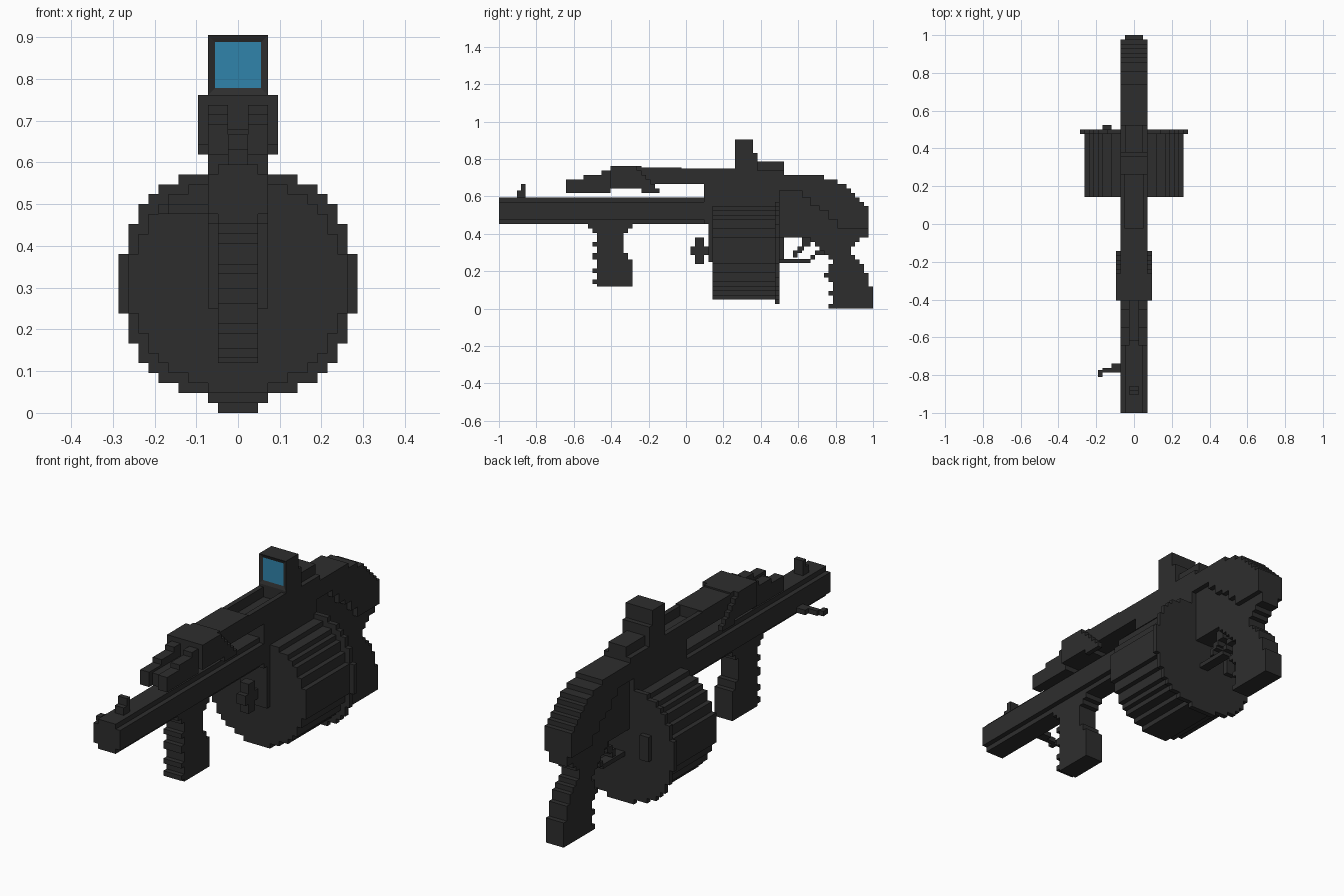
import bpy, bmesh

if "Cube" in bpy.data.objects:
    bpy.data.objects.remove(bpy.data.objects["Cube"])

U = 1 / 42  # one block of the stepped grid


def material(name, rgb):
    m = bpy.data.materials.new(name)
    m.diffuse_color = (*rgb, 1)
    m.use_nodes = True
    m.node_tree.nodes["Principled BSDF"].inputs["Base Color"].default_value = m.diffuse_color
    return m


DARK = material("dark_gunmetal", (0.027, 0.027, 0.027))
GLASS = material("blue_glass", (0.03, 0.23, 0.41))


def stepped(name, bands, end, d0, d1, axes="xyz"):
    """Extrude a stair-stepped outline. bands: (start, low, high) along axes[1],
    low/high on axes[2], depth d0..d1 on axes[0]."""
    stops = [b[0] for b in bands[1:]] + [end]
    high, low = [], []
    for (a, lo, hi), b in zip(bands, stops):
        for side, v in ((high, hi), (low, lo)):
            if side and side[-1][1] == v:
                side[-1] = (b, v)
            else:
                side += [(a, v), (b, v)]
    outline = high + low[::-1]
    bm = bmesh.new()
    rings = []
    for d in (d0, d1):
        ring = []
        for a, b in outline:
            p = dict(zip(axes, (d, a, b)))
            ring.append(bm.verts.new((p["x"] * U, p["y"] * U, p["z"] * U)))
        rings.append(ring)
        bm.faces.new(ring)
    n = len(outline)
    for i in range(n):
        j = (i + 1) % n
        bm.faces.new((rings[0][i], rings[0][j], rings[1][j], rings[1][i]))
    bmesh.ops.recalc_face_normals(bm, faces=bm.faces)
    mesh = bpy.data.meshes.new(name)
    bm.to_mesh(mesh)
    bm.free()
    mesh.materials.append(DARK)
    ob = bpy.data.objects.new(name, mesh)
    bpy.context.collection.objects.link(ob)
    return ob


def box(name, x0, x1, y0, y1, z0, z1):
    return stepped(name, [(y0, z0, z1)], y1, x0, x1)


def disc(name, quarter, y0, y1, zc=13):
    """Stepped disc: quarter lists (half width, top of row) from the centre out."""
    rows, z = [], 0
    for w, top in quarter:
        rows.append((z, top, w))
        z = top
    bands = [(zc - t, -w, w) for s, t, w in reversed(rows)]
    bands += [(zc + s, -w, w) for s, t, w in rows[1:]]
    return stepped(name, bands, zc + z, y0, y1, "yzx")


# Barrel with stepped corners, front sight and side lever
stepped("barrel", [(19, -2, 2), (20, -3, 3), (24, -2, 2)], 25, -42, 4, "yzx")
stepped("front_sight", [(-38, 25, 26.5), (-37, 25, 28)], -36, -1, 1)
box("lever_base", -5, -3, -32.5, -31, 20, 21)
box("lever_arm", -7, -3, -33, -32, 20, 21)
box("lever_tip", -8, -7, -34, -32.5, 20, 21)

# Drum magazine with rear rim, catch, front plate and winding key
disc("drum", [(11, 3), (10, 5), (9, 7), (8, 8), (7, 9), (5, 10), (3, 11)], 6, 20)
disc("drum_rim", [(12, 3), (11, 6), (10, 8), (9, 9), (8, 10), (6, 11), (3, 12)], 20, 21)
box("drum_catch", -7, -5, 21, 22, 11, 16)
box("drum_front_plate", -3, 3, 5, 6, 10.5, 20)
box("key_shaft", -1, 1, 1, 5, 12, 14)
box("key_wing", -1, 1, 2, 4, 10, 16)

# Receiver and top rail with open channel
box("receiver", -3, 3, 4, 21, 19, 28)
box("rail_floor", -3, 3, -10, 11, 28, 29.5)
box("rail_front", -3, 3, -10, -1, 29.5, 31.7)

# Front handguard: grooved nose, solid middle, side panels
box("handguard_nose_core", -1, 1, -26, -17, 26, 28.5)
box("handguard_middle", -3, 3, -17, -10, 27, 32)
for s, side in ((1, "right"), (-1, "left")):
    box(f"rail_cheek_{side}", 2 * s, 3 * s, -1, 11, 29.5, 31.5)
    stepped(f"handguard_cheek_{side}",
            [(-27, 26, 29), (-23, 26, 30), (-19, 26, 31)], -17, s, 3 * s)
    stepped(f"handguard_panel_{side}",
            [(-17, 27, 32), (-11, 27, 31), (-10, 26, 30), (-9, 26, 29),
             (-8, 26, 28), (-7, 26, 27)], -6, 3 * s, 4 * s)

# Curved stock shell over a narrower lower body
stepped("stock_shell",
        [(11, 26.5, 32), (16, 26.5, 31), (22, 26.5, 30), (26, 25, 30), (28, 23, 30),
         (30, 22, 30), (31, 22, 29), (32, 20, 29), (34, 18, 28), (36, 18, 27),
         (37, 18, 26), (38, 18, 25), (39, 18, 24), (40, 18, 23)], 41, -3, 3)
stepped("lower_body", [(21, 16, 28), (30, 16, 25), (34, 16, 22)], 41, -2, 2)

# Reflex sight with recessed glass on its front face
sight = box("sight_housing", -3, 3, 11, 15, 32, 38)
sight.data.materials.append(GLASS)
bm = bmesh.new()
bm.from_mesh(sight.data)
bm.normal_update()
front = [f for f in bm.faces if f.normal.y < -0.9]
bmesh.ops.inset_individual(bm, faces=front, thickness=U, depth=-0.3 * U)
for f in front:
    f.material_index = 1
bm.to_mesh(sight.data)
bm.free()
box("sight_step", -3, 3, 15, 16, 31, 35)
box("sight_mount", -2, 2, 16, 22, 30, 33)

# Grips with finger ridges (rows: height, front, back)
stepped("foregrip",
        [(5, -20, -12), (5.5, -21, -12), (6.5, -20, -12), (8, -21, -12),
         (9, -20, -12), (11, -21, -13), (12.5, -20, -14), (14, -21, -14),
         (15, -20, -14), (17, -21, -13), (18, -22, -12)], 19.5, -2, 2, "xzy")
stepped("rear_grip",
        [(0, 32, 42), (1, 33, 42), (3, 32, 42), (4, 33, 42), (5, 33, 41),
         (6, 32, 41), (7, 31, 41), (8, 32, 40), (10, 33, 39), (11, 32, 38),
         (12, 31, 37), (13, 30, 37), (14, 29, 38), (15, 28, 39)], 16, -2, 2, "xzy")

# Trigger and guard
stepped("trigger_guard", [(21, 10.3, 11.2), (28, 11, 12), (29, 12, 13)], 31, -1, 1)
stepped("trigger", [(11.5, 24, 25), (12.5, 24, 26), (13, 25, 26.5), (14, 26, 28)],
        16, -1, 1, "xzy")
